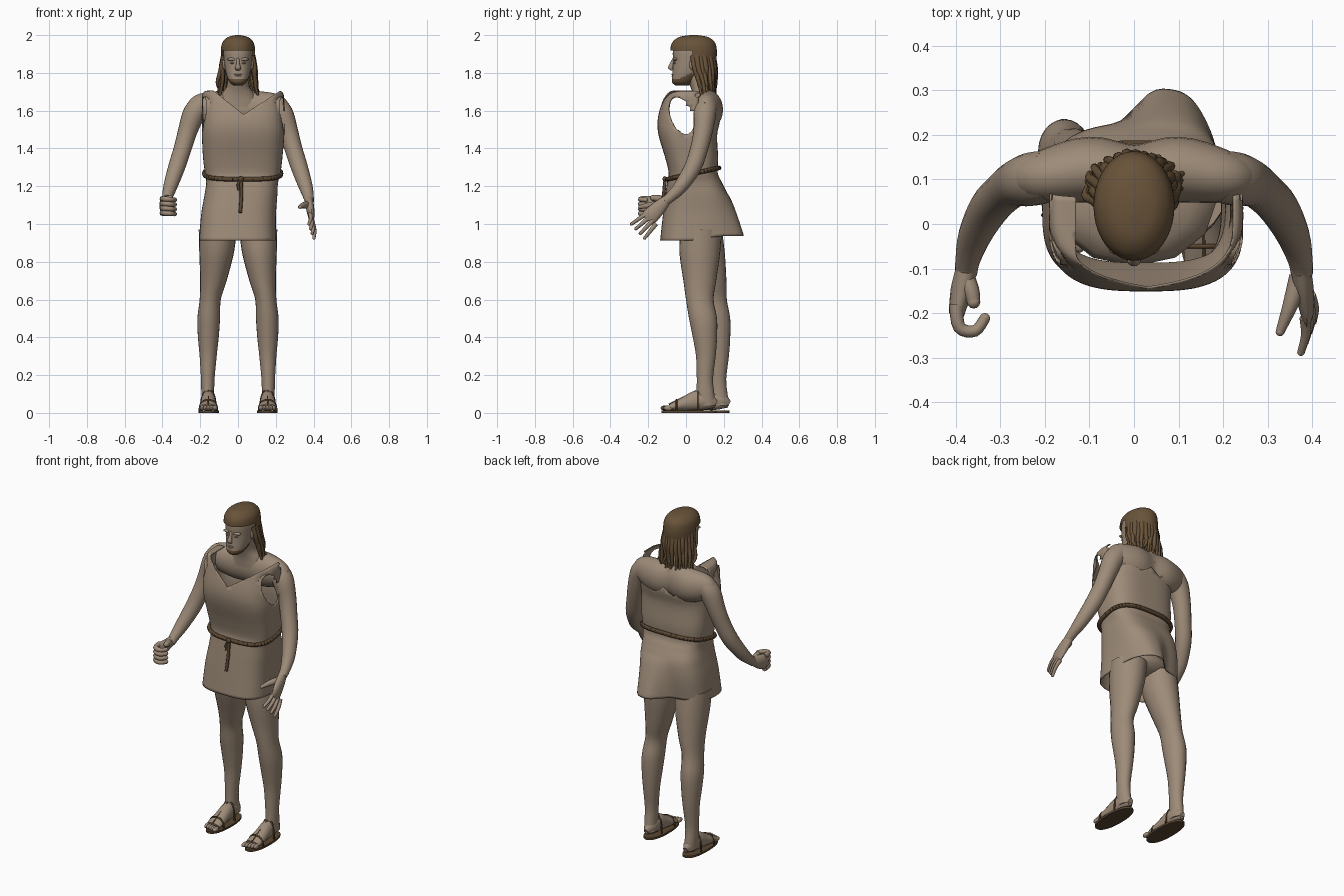
import bpy, bmesh, math, random
from mathutils import Vector

random.seed(4)
cube = bpy.data.objects.get("Cube")
if cube:
    bpy.data.objects.remove(cube)
X_AXIS, Y_AXIS, Z_AXIS = Vector((1, 0, 0)), Vector((0, 1, 0)), Vector((0, 0, 1))


def material(name, *rgb):
    mat = bpy.data.materials.new(name)
    mat.use_nodes = True
    mat.diffuse_color = (*rgb, 1)
    mat.node_tree.nodes["Principled BSDF"].inputs["Base Color"].default_value = (*rgb, 1)
    return mat


skin = material("tan skin and cloth", .34, .26, .19)
brown = material("brown hair", .14, .086, .041)
leather = material("dark leather", .1, .06, .03)


def spline(rows, steps):
    """Catmull-Rom interpolation through rows of numbers."""
    rows = [Vector(r) for r in rows]
    out = []
    for i in range(len(rows) - 1):
        p, q, last = rows[i], rows[i + 1], len(rows) - 1
        before, after = rows[max(i - 1, 0)], rows[min(i + 2, last)]
        for k in range(steps):
            t = k / steps
            out.append((p * 2 + (q - before) * t + (before * 2 - p * 5 + q * 4 - after) * t * t
                        + (p * 3 - before - q * 3 + after) * t ** 3) / 2)
    return out + [rows[-1]]


def superellipse(angle, power):
    c, s = math.cos(angle), math.sin(angle)
    return [math.copysign(abs(v) ** (2 / power), v) for v in (c, s)]


def loft(bm, rows, ref=None, sides=16, steps=4, power=2, caps=True):
    """Skin rings of (x, y, z, radius, radius); with ref they follow the path."""
    rows = spline(rows, steps)
    rings = []
    for i, row in enumerate(rows):
        centre = Vector(row[:3])
        u, v = X_AXIS, Y_AXIS
        if ref:
            ahead, behind = rows[min(i + 1, len(rows) - 1)], rows[max(i - 1, 0)]
            tangent = (Vector(ahead[:3]) - Vector(behind[:3])).normalized()
            u = (ref - tangent * ref.dot(tangent)).normalized()
            v = tangent.cross(u)
        ring = []
        for k in range(sides):
            c, s = superellipse(math.tau * k / sides, power)
            ring.append(bm.verts.new(centre + u * c * row[3] + v * s * row[4]))
        rings.append(ring)
    for low, high in zip(rings, rings[1:]):
        for k in range(sides):
            n = (k + 1) % sides
            bm.faces.new((low[k], low[n], high[n], high[k]))
    if caps:
        bm.faces.new(rings[0][::-1])
        bm.faces.new(rings[-1])


def tube(bm, points, radius, tip=None, ref=X_AXIS, sides=8):
    """Round tube that may taper toward its tip."""
    tip = radius if tip is None else tip
    last = len(points) - 1
    sizes = [radius + (tip - radius) * i / last for i in range(last + 1)]
    loft(bm, [(*p, r, r) for p, r in zip(points, sizes)], ref, sides)


def ball(bm, centre, size):
    made = bmesh.ops.create_uvsphere(bm, u_segments=12, v_segments=8, radius=1)["verts"]
    bmesh.ops.scale(bm, vec=size, verts=made)
    bmesh.ops.translate(bm, vec=centre, verts=made)


def finger(bm, points, radius, tip, ref=X_AXIS):
    tube(bm, points, radius, tip, ref)
    ball(bm, points[-1], (tip, tip, tip))


def slice_at(bm, point, normal):
    bmesh.ops.bisect_plane(bm, geom=bm.verts[:] + bm.edges[:] + bm.faces[:],
                           plane_co=point, plane_no=normal)


def remove_faces(bm, rule):
    doomed = [f for f in bm.faces if rule(f.calc_center_median())]
    bmesh.ops.delete(bm, geom=doomed, context='FACES')


def finish(name, bm, *mats):
    bmesh.ops.recalc_face_normals(bm, faces=bm.faces[:])
    mesh = bpy.data.meshes.new(name)
    bm.to_mesh(mesh)
    bm.free()
    for mat in mats:
        mesh.materials.append(mat)
    mesh.shade_smooth()
    mesh.set_sharp_from_angle(angle=math.radians(50))
    obj = bpy.data.objects.new(name, mesh)
    bpy.context.collection.objects.link(obj)
    return obj


# Tunic: one lofted shell, then neckline, armholes and torn back are cut away
bm = bmesh.new()
loft(bm, [(-.003, .035, .912, .203, .172), (.003, .05, 1.05, .198, .172), (.015, .055, 1.15, .193, .165),
          (.022, .045, 1.22, .19, .145), (.025, .038, 1.27, .2, .13), (.025, .03, 1.35, .21, .14),
          (.027, .01, 1.47, .218, .155), (.027, .015, 1.55, .218, .165),
          (.027, .025, 1.64, .218, .155), (.027, .03, 1.685, .215, .145),
          (.027, .03, 1.705, .195, .132), (.027, .03, 1.705, .13, .11)],
     sides=96, steps=6, power=3, caps=False)
for v in bm.verts:
    drop = min(1, max(0, (1.17 - v.co.z) / .25))
    rear = min(1, max(0, v.co.y - .03) * 8)
    v.co.y += .1 * drop * rear * math.exp(-abs((v.co.x - .085) / .1) ** 3)
    v.co.z += .025 * rear * drop ** 2


def armhole(co):
    """Position relative to the slanted oval armhole, whose rim is at length one."""
    return Vector(((co.y + .026 + .25 * (co.z - 1.58)) / .062, (co.z - 1.575) / .1))


# Gather nearby vertices onto the rim so the armhole is cut cleanly
for v in bm.verts:
    rim = armhole(v.co)
    if .86 < rim.length < 1.14:
        rim.normalize()
        v.co.z = 1.575 + .1 * rim.y
        v.co.y = .062 * rim.x - .026 - .25 * (v.co.z - 1.58)
remove_faces(bm, lambda c: armhole(c).length < .99)
neck_point = Vector((.03, 0, 1.58))
neck_planes = Vector((.11, 0, .14)), Vector((-.11, 0, .17))
for normal in neck_planes:
    slice_at(bm, neck_point, normal)
remove_faces(bm, lambda c: all((c - neck_point).dot(n) > 0 for n in neck_planes))
remove_faces(bm, lambda c: c.y > .06 and c.z > 1.56 + .02 * math.sin(c.x * 50))
tunic = finish("tunic", bm, skin)
thickness = tunic.modifiers.new("cloth thickness", 'SOLIDIFY')
thickness.thickness = .005

# Hips under the tunic
bm = bmesh.new()
ball(bm, (0, .05, 1.0), (.185, .145, .07))
finish("hips", bm, skin)

# Rope belt with hanging cord
bm = bmesh.new()
belt = []
for k in range(49):
    c, s = superellipse(math.tau * k / 48, 3)
    belt.append((.025 + .203 * c, .038 + .138 * s, 1.267 + .03 * s))
for a, b in zip(belt, belt[1:]):
    loft(bm, [(*a, .012, .012), (*b, .012, .012)], Z_AXIS, 8, 1)
tube(bm, [(.015, -.11, 1.24), (.018, -.118, 1.16), (.012, -.13, 1.06)], .009)
tube(bm, [(.02, -.108, 1.24), (0, -.115, 1.21), (.005, -.118, 1.18)], .007)
ball(bm, (.015, -.112, 1.238), (.016, .012, .015))
finish("rope_belt", bm, leather)

# Shoulders and neck
bm = bmesh.new()
half = [(.25, .1, 1.6, .04, .045), (.2, .107, 1.612, .06, .078), (.1, .122, 1.605, .074, .1)]
loft(bm, [(-x, *rest) for x, *rest in half] + [(0, .112, 1.61, .066, .1)] + half[::-1],
     Y_AXIS, 24)
finish("upper_back", bm, skin)
bm = bmesh.new()
loft(bm, [(0, .11, 1.62, .13, .068), (0, .1, 1.68, .092, .063), (0, .078, 1.73, .06, .056),
          (0, .045, 1.8, .054, .055)], sides=20)
finish("neck", bm, skin)

# Arms
for side, name in ((1, "left"), (-1, "right")):
    bm = bmesh.new()
    arm = [(.19, .108, 1.63, .058), (.232, .1, 1.585, .06), (.267, .09, 1.49, .051),
           (.293, .07, 1.4, .047), (.325, .036, 1.3, .045), (.358, -.027, 1.2, .037),
           (.373, -.08, 1.145, .028), (.377, -.11, 1.12, .025)]
    loft(bm, [(side * x, y, z, r, r) for x, y, z, r in arm], X_AXIS, 20)
    finish(name + "_arm", bm, skin)

# Open left hand
bm = bmesh.new()
loft(bm, [(.374, -.1, 1.13, .022, .025), (.381, -.14, 1.09, .022, .037),
          (.388, -.185, 1.045, .017, .043), (.388, -.205, 1.025, .011, .038)], X_AXIS)
for i in range(4):
    base = Vector((.384 + .004 * i, -.21 + .017 * i, 1.055 - .018 * i))
    tip = Vector((.375 + .009 * i, -.288 + .023 * i, 1.0 - .025 * i))
    finger(bm, [base, base.lerp(tip, .5) + X_AXIS * .006, tip], .0125, .0085)
finger(bm, [(.372, -.12, 1.1), (.35, -.185, 1.1), (.328, -.242, 1.09)], .024, .01)
finish("left_hand", bm, skin)

# Closed right hand
bm = bmesh.new()
loft(bm, [(-.376, -.1, 1.13, .024, .025), (-.388, -.15, 1.11, .024, .04),
          (-.398, -.2, 1.097, .018, .047)], X_AXIS)
for i in range(4):
    z = 1.133 - .025 * i
    finger(bm, [(-.4, -.18, z), (-.392, -.232, z), (-.357, -.24, z - .003),
                (-.335, -.212, z - .005)], .0155, .012, Z_AXIS)
finger(bm, [(-.38, -.12, 1.125), (-.366, -.15, 1.135), (-.36, -.175, 1.138)], .023, .015)
finish("right_hand", bm, skin)

# Legs, feet and sandals; the right leg stands a little further back
for side, name in ((1, "left"), (-1, "right")):
    back = 0 if side > 0 else .07

    def place(rows):
        return [(side * x, y + back * min(1, (.97 - z) / .35), z, *r) for x, y, z, *r in rows]

    bm = bmesh.new()
    loft(bm, place([(.108, .08, .97, .1, .11), (.113, .073, .85, .092, .108), (.13, .073, .7, .07, .087),
                    (.147, .073, .6, .056, .073), (.155, .09, .5, .06, .074),
                    (.157, .1, .4, .055, .064), (.158, .105, .3, .045, .052),
                    (.16, .1, .18, .036, .043), (.16, .103, .1, .034, .047),
                    (.157, .11, .04, .034, .048)]), sides=24)
    finish(name + "_leg", bm, skin)

    bm = bmesh.new()
    loft(bm, place([(.157, .158, .045, .015, .02), (.157, .12, .06, .034, .042),
                    (.157, .06, .066, .037, .052), (.157, 0, .051, .041, .039),
                    (.157, -.05, .038, .045, .027), (.157, -.085, .03, .044, .017)]), X_AXIS)
    for i in range(5):
        x, reach = .122 + .017 * i, -.093 - .004 * (4 - i)
        ball(bm, place([(x, reach, .026)])[0], (.011 if i else .014, .026, .014))
    finish(name + "_foot", bm, skin)

    bm = bmesh.new()
    loft(bm, place([(.155, .015, 0, .054, .146), (.155, .015, .012, .054, .146)]),
         sides=32, steps=1, power=2.3)
    for y, width, height in ((-.05, .047, .057), (.065, .04, .11)):
        arch = []
        for k in range(9):
            c, s = superellipse(math.pi * k / 8, 2.3)
            arch.append((.157 + width * c, y, .012 + height * s))
        tube(bm, place(arch), .005, ref=Y_AXIS)
    tube(bm, place([(.157, -.09, .045), (.157, -.05, .065), (.157, 0, .09), (.157, .055, .118)]), .004)
    finish(name + "_sandal", bm, leather)

# Head, with the beard coloured along the jaw
bm = bmesh.new()
loft(bm, [(0, -.02, 1.733, .024, .035), (0, -.018, 1.75, .044, .056), (0, -.002, 1.78, .058, .071),
          (0, .02, 1.82, .068, .09), (0, .03, 1.86, .073, .098), (0, .038, 1.91, .077, .108),
          (0, .04, 1.95, .07, .1), (0, .04, 1.985, .03, .05)], sides=40, steps=6, power=2.2)
for f in bm.faces:
    c = f.calc_center_median()
    f.material_index = int(c.z < 1.768 + max(0, c.y + .035) * .5 and c.y < .04)
finish("head", bm, skin, brown)

# Face features
bm = bmesh.new()
loft(bm, [(0, -.062, 1.878, .008, .008), (0, -.074, 1.85, .009, .012),
          (0, -.082, 1.826, .015, .013), (0, -.072, 1.813, .011, .008)])
ball(bm, (0, -.07, 1.791), (.021, .007, .004))
ball(bm, (0, -.069, 1.783), (.018, .007, .004))
for side in (1, -1):
    ball(bm, (side * .029, -.06, 1.852), (.013, .007, .005))
    ball(bm, (side * .03, -.056, 1.872), (.028, .014, .009))
    ball(bm, (side * .072, .035, 1.845), (.01, .018, .03))
finish("face_features", bm, skin)

# Hair cap with straight fringe
bm = bmesh.new()
loft(bm, [(0, .048, 1.82, .08, .102), (0, .042, 1.88, .09, .12), (0, .04, 1.93, .09, .122),
          (0, .04, 1.965, .08, .11), (0, .04, 1.99, .052, .075), (0, .04, 2, .012, .02)],
     sides=40, steps=6)
slice_at(bm, (0, 0, 1.918), Z_AXIS)
slice_at(bm, (0, .035, 0), Y_AXIS)
remove_faces(bm, lambda c: c.z < 1.918 and c.y < .035)
finish("hair_cap", bm, brown)

# Hanging hair locks, in two layers around the sides and back
bm = bmesh.new()
for layer in (0, 1):
    for k in range(17):
        a = math.radians(-8 + 192 * k / 16 + 5 * layer)
        c, s = math.cos(a), math.sin(a)
        grow, end = 1 - .08 * layer, random.uniform(1.61, 1.72)
        wave, sway = random.uniform(-.012, .012), random.uniform(-.01, .01)
        tube(bm, [(.074 * c * grow, .05 + .09 * s * grow, 1.89),
                  (.09 * c * grow, .06 + .096 * s * grow, 1.82),
                  (.1 * c * grow + wave, .078 + .072 * s * grow + sway, 1.75),
                  (.108 * c * grow - wave, .1 + .056 * s * grow, end)],
             random.uniform(.014, .02), .006)
finish("hair_locks", bm, brown)
